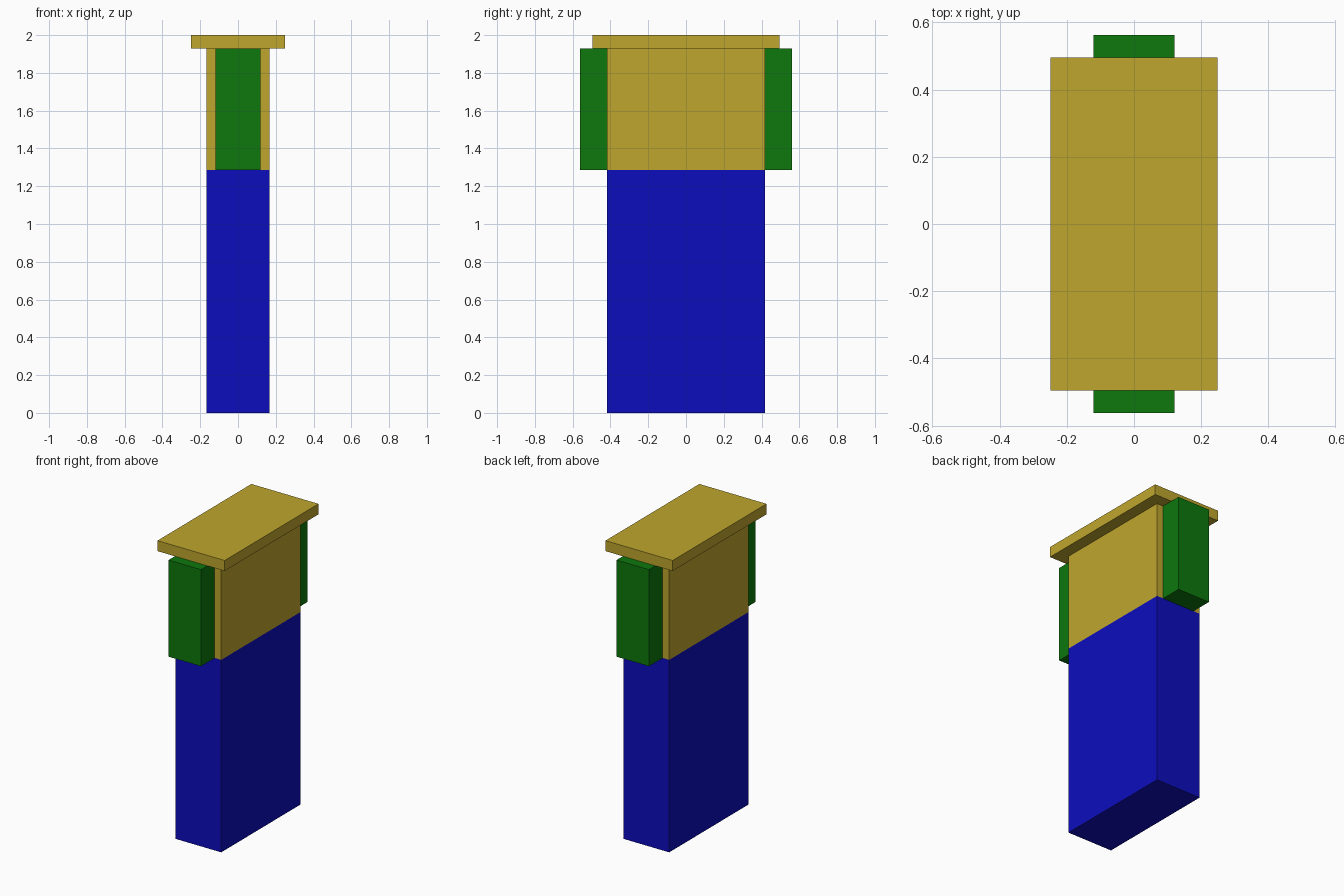
import bpy

if "Cube" in bpy.data.objects:
    bpy.data.objects.remove(bpy.data.objects["Cube"])


def material(name, color):
    m = bpy.data.materials.new(name)
    m.diffuse_color = (*color, 1)
    m.use_nodes = True
    m.node_tree.nodes["Principled BSDF"].inputs["Base Color"].default_value = m.diffuse_color
    return m


blue = material("blue", (0.004, 0.004, 0.515))
gold = material("gold", (0.521, 0.381, 0.026))
green = material("green", (0.004, 0.188, 0.004))


def box(name, mat, x, y, z):
    """Box spanning the given (min, max) ranges."""
    spans = (x, y, z)
    bpy.ops.mesh.primitive_cube_add(size=1, location=[(a + b) / 2 for a, b in spans])
    ob = bpy.context.object
    ob.name = name
    ob.scale = [b - a for a, b in spans]
    bpy.ops.object.transform_apply(location=False, rotation=False, scale=True)
    ob.data.materials.append(mat)
    return ob


# Tall lower column, upper block and overhanging cap
box("lower_column", blue, (-0.168, 0.168), (-0.417, 0.417), (0, 1.285))
box("upper_block", gold, (-0.168, 0.168), (-0.417, 0.417), (1.285, 1.93))
box("cap_slab", gold, (-0.248, 0.248), (-0.495, 0.495), (1.93, 2.0))

# Side blocks on the front and back ends
box("front_block", green, (-0.12, 0.12), (-0.562, -0.417), (1.285, 1.93))
box("back_block", green, (-0.12, 0.12), (0.417, 0.562), (1.285, 1.93))
